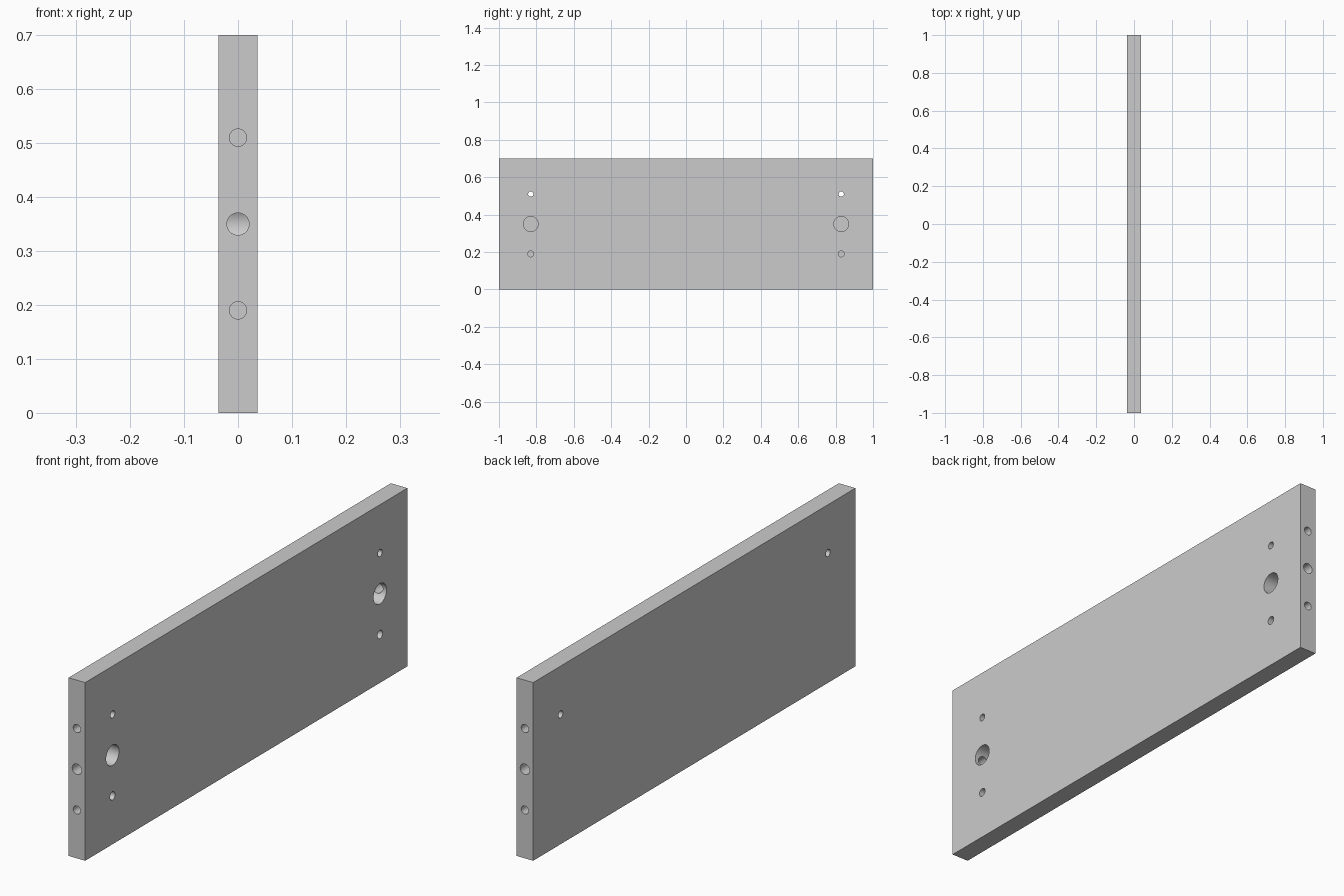
import bpy
from math import radians

if "Cube" in bpy.data.objects:
    bpy.data.objects.remove(bpy.data.objects["Cube"])

HALF_X, HALF_Y, HEIGHT = 0.036, 1.0, 0.7
OVER = 0.02  # how far cutters stick out of the board

# Board
bpy.ops.mesh.primitive_cube_add(size=1, location=(0, 0, HEIGHT / 2))
panel = bpy.context.object
panel.name = "drawer_side_board"
panel.scale = (2 * HALF_X, 2 * HALF_Y, HEIGHT)
bpy.ops.object.transform_apply(location=True, rotation=False, scale=True)


def drill(start, end, radius, axis):
    """Cut a round hole between two points along the x or y axis."""
    mid = [(a + b) / 2 for a, b in zip(start, end)]
    length = sum(abs(a - b) for a, b in zip(start, end))
    rot = (0, radians(90), 0) if axis == "x" else (radians(90), 0, 0)
    bpy.ops.mesh.primitive_cylinder_add(vertices=48, radius=radius, depth=length,
                                        location=mid, rotation=rot)
    cutter = bpy.context.object
    cutter.name = "hole_cutter"
    cutter.hide_render = True
    mod = panel.modifiers.new("hole", "BOOLEAN")
    mod.operation = "DIFFERENCE"
    mod.solver = "EXACT"
    mod.object = cutter
    bpy.context.view_layer.objects.active = panel
    bpy.ops.object.modifier_apply(modifier=mod.name)
    bpy.data.objects.remove(cutter, do_unlink=True)


for side in (-1, 1):
    y = side * 0.83
    # Face holes: through pin, blind cam socket, blind pin
    for z, radius, bottom in ((0.51, 0.014, -HALF_X - OVER),
                              (0.35, 0.04, -0.022),
                              (0.19, 0.016, -0.012)):
        drill((HALF_X + OVER, y, z), (bottom, y, z), radius, "x")
    # End holes: two dowels and a bolt running into the cam socket
    for z, radius, depth in ((0.51, 0.016, 0.11), (0.35, 0.0205, 0.16), (0.19, 0.016, 0.11)):
        drill((0, side * (HALF_Y + OVER), z), (0, side * (HALF_Y - depth), z), radius, "y")

# Smooth hole walls, sharp edges
bpy.ops.object.select_all(action="DESELECT")
panel.select_set(True)
bpy.context.view_layer.objects.active = panel
bpy.ops.object.shade_smooth_by_angle(angle=radians(30))
